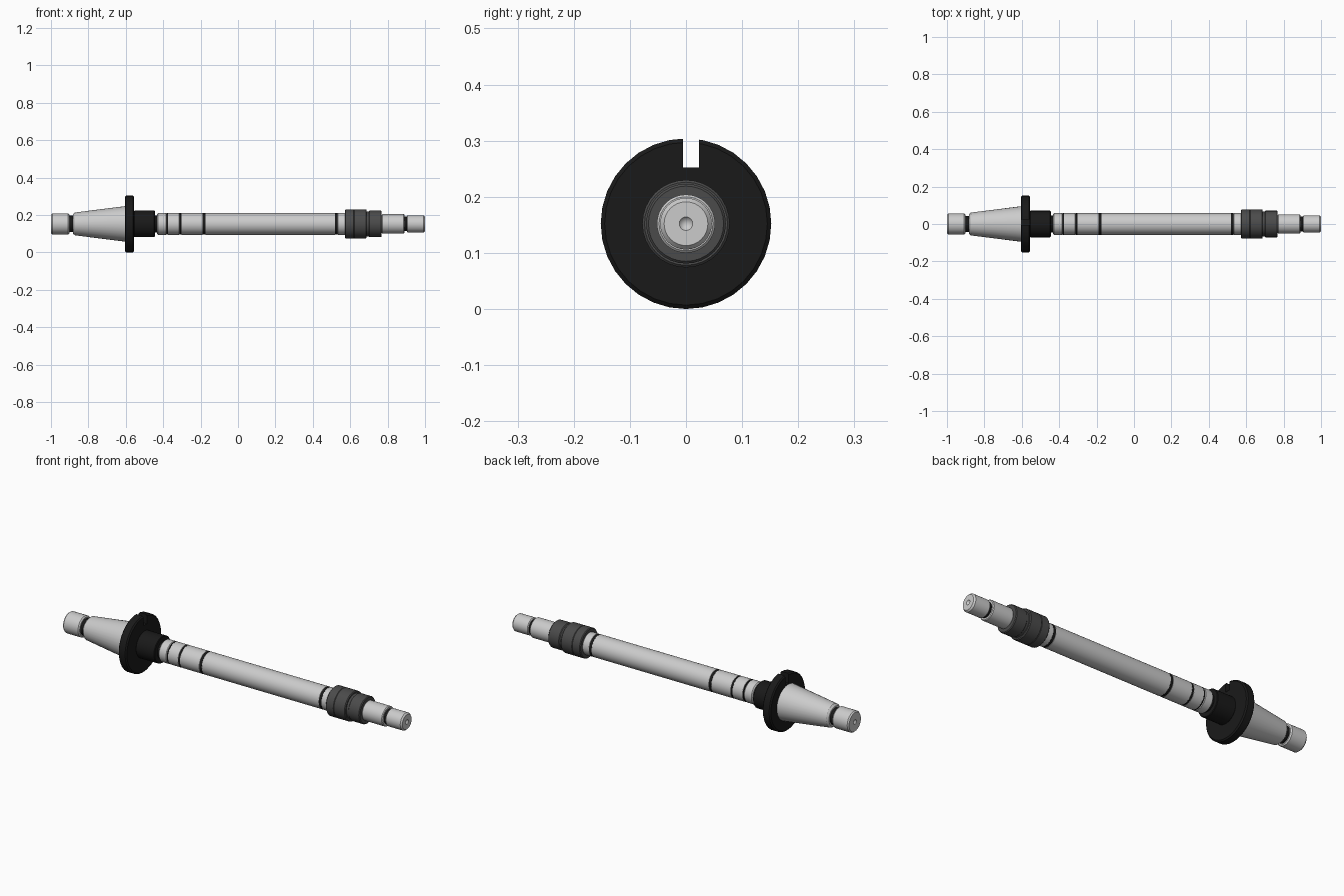
import bpy, bmesh, math

if "Cube" in bpy.data.objects:
    bpy.data.objects.remove(bpy.data.objects["Cube"])

AXIS_Z = 0.152
SIDES = 32


def material(name, v):
    m = bpy.data.materials.new(name)
    m.diffuse_color = (v, v, v, 1)
    m.use_nodes = True
    m.node_tree.nodes["Principled BSDF"].inputs["Base Color"].default_value = m.diffuse_color
    return m


BLACK = material("black_steel", 0.01)
DARK = material("dark_steel", 0.07)


def lathe(name, profile, mat=None):
    """Revolve (x, radius) points around the arbor axis; radius 0 is a pole."""
    bm = bmesh.new()
    rings = []
    for x, r in profile:
        if r == 0:
            rings.append([bm.verts.new((x, 0, AXIS_Z))] * SIDES)
        else:
            rings.append([bm.verts.new((x, r * math.sin(a), AXIS_Z + r * math.cos(a)))
                          for a in (2 * math.pi * i / SIDES for i in range(SIDES))])
    for a, b in zip(rings, rings[1:]):
        for i in range(SIDES):
            j = (i + 1) % SIDES
            bm.faces.new(list(dict.fromkeys((a[i], a[j], b[j], b[i]))))
    bmesh.ops.recalc_face_normals(bm, faces=bm.faces)
    me = bpy.data.meshes.new(name)
    bm.to_mesh(me)
    bm.free()
    ob = bpy.data.objects.new(name, me)
    bpy.context.collection.objects.link(ob)
    if mat:
        me.materials.append(mat)
    return ob


def bar(name, x0, x1, r, bevel=0.0, mat=None):
    """Solid cylinder with optionally chamfered ends."""
    if bevel:
        body = [(x0, r - bevel), (x0 + bevel, r), (x1 - bevel, r), (x1, r - bevel)]
    else:
        body = [(x0, r), (x1, r)]
    return lathe(name, [(x0, 0)] + body + [(x1, 0)], mat)


parts = []

# Tapered shank with drilled tail
parts.append(lathe("shank_tail", [(-0.985, 0), (-1.0, 0.012), (-1.0, 0.05), (-0.993, 0.056),
                                  (-0.908, 0.056), (-0.902, 0.05), (-0.902, 0)]))
parts.append(bar("shank_neck", -0.902, -0.882, 0.044, 0, BLACK))
parts.append(lathe("shank_taper", [(-0.882, 0), (-0.882, 0.052), (-0.872, 0.061),
                                   (-0.603, 0.095), (-0.603, 0)]))

# Drive flange with a keyway cut in its rim
flange = lathe("drive_flange", [(-0.604, 0), (-0.604, 0.145), (-0.598, 0.152),
                                (-0.562, 0.152), (-0.556, 0.145), (-0.556, 0)], BLACK)
bpy.ops.mesh.primitive_cube_add(size=1, location=(-0.58, 0.009, AXIS_Z + 0.15))
cutter = bpy.context.object
cutter.name = "keyway_cutter"
cutter.scale = (0.1, 0.028, 0.1)
cutter.hide_render = True
mod = flange.modifiers.new("keyway", 'BOOLEAN')
mod.operation = 'DIFFERENCE'
mod.solver = 'EXACT'
mod.object = cutter
bpy.context.view_layer.objects.active = flange
bpy.ops.object.modifier_apply(modifier=mod.name)
bpy.data.objects.remove(cutter)
parts.append(flange)

# Hub and relief neck
parts.append(bar("hub", -0.556, -0.445, 0.071, 0.003, BLACK))
parts.append(bar("hub_neck", -0.445, -0.432, 0.046, 0, BLACK))

# Spacer sleeves separated by dark rings
rings = [(-0.378, 0.006), (-0.309, 0.010), (-0.182, 0.014), (0.526, 0.014)]
start = -0.432
for i, (x, w) in enumerate(rings):
    parts.append(bar(f"spacer_{i + 1}", start, x - w / 2, 0.058, 0.005 if i == 0 else 0.001))
    parts.append(bar(f"spacer_ring_{i + 1}", x - w / 2, x + w / 2, 0.0575, 0, BLACK))
    start = x + w / 2
parts.append(bar("spacer_5", start, 0.572, 0.058, 0.001))

# Bearing bush and clamping nut
parts.append(lathe("bearing_bush", [(0.572, 0), (0.572, 0.074), (0.576, 0.078), (0.618, 0.078),
                                    (0.62, 0.0765), (0.622, 0.078), (0.684, 0.078),
                                    (0.688, 0.074), (0.688, 0)], DARK))
parts.append(bar("nut_collar", 0.688, 0.700, 0.067, 0, DARK))
parts.append(bar("clamping_nut", 0.700, 0.768, 0.071, 0.004, DARK))

# Pilot shaft and drilled end
parts.append(bar("pilot_shaft", 0.768, 0.89, 0.052, 0.004))
parts.append(bar("pilot_neck", 0.89, 0.903, 0.039, 0, BLACK))
parts.append(lathe("pilot_end", [(0.903, 0), (0.903, 0.042), (0.907, 0.046), (0.992, 0.046),
                                 (1.0, 0.039), (1.0, 0.012), (0.985, 0)]))

# Smooth curved sides, keep edges crisp
bpy.ops.object.select_all(action='DESELECT')
for ob in parts:
    ob.select_set(True)
bpy.context.view_layer.objects.active = parts[0]
bpy.ops.object.shade_smooth_by_angle(angle=math.radians(30))
